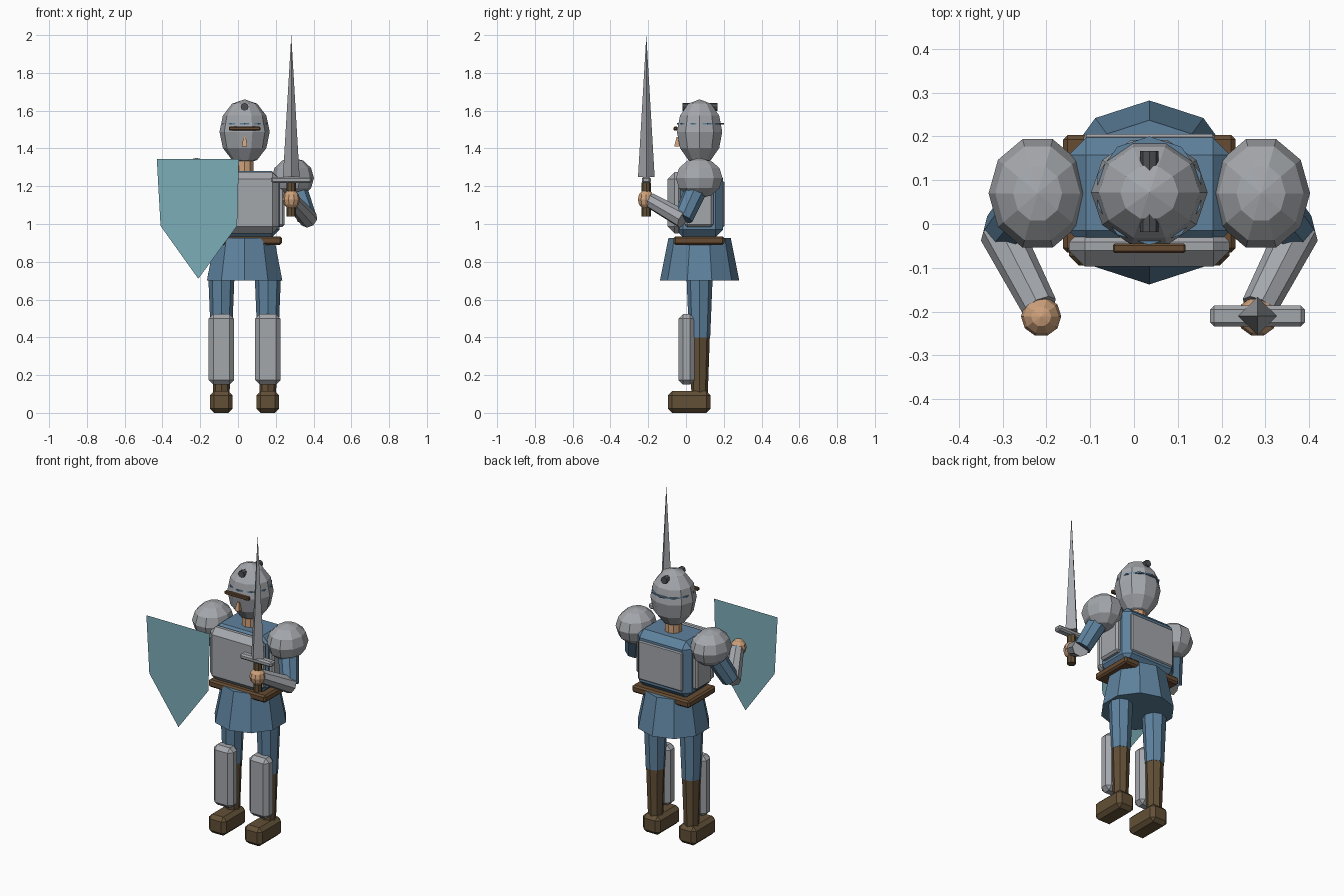
import bpy, bmesh, math
from mathutils import Vector, Matrix

if "Cube" in bpy.data.objects:
    bpy.data.objects.remove(bpy.data.objects["Cube"])

CX, CY = 0.035, 0.072   # body axis


def material(name, rgb):
    m = bpy.data.materials.new(name)
    m.diffuse_color = (*rgb, 1)
    m.use_nodes = True
    m.node_tree.nodes["Principled BSDF"].inputs["Base Color"].default_value = m.diffuse_color
    return m


STEEL = material("steel", (0.37, 0.385, 0.41))
DARK = material("dark steel", (0.075, 0.08, 0.09))
BLUE = material("blue cloth", (0.113, 0.225, 0.345))
SKIN = material("skin", (0.62, 0.36, 0.20))
BOOT = material("boot leather", (0.122, 0.080, 0.038))
BELT = material("belt leather", (0.135, 0.072, 0.032))
TEAL = material("teal", (0.20, 0.42, 0.48))


def finish(name, bm, mat):
    bmesh.ops.recalc_face_normals(bm, faces=bm.faces)
    me = bpy.data.meshes.new(name)
    bm.to_mesh(me)
    bm.free()
    me.materials.append(mat)
    ob = bpy.data.objects.new(name, me)
    bpy.context.collection.objects.link(ob)
    return ob


def box(name, lo, hi, mat, bevel=0.0):
    """Chamfered box between two corners."""
    lo, hi = Vector(lo), Vector(hi)
    bm = bmesh.new()
    bmesh.ops.create_cube(bm, size=1)
    for v in bm.verts:
        v.co = (lo + hi) / 2 + v.co * (hi - lo)
    if bevel:
        bmesh.ops.bevel(bm, geom=bm.edges[:], offset=bevel, segments=1,
                        affect='EDGES', profile=0.5)
    return finish(name, bm, mat)


def ball(name, centre, radii, mat, seg=10, rings=6):
    """Faceted ellipsoid with a vertex column facing front."""
    bm = bmesh.new()
    bmesh.ops.create_uvsphere(bm, u_segments=seg, v_segments=rings, radius=1)
    turn = Matrix.Rotation(math.pi / 2, 3, 'Z')
    for v in bm.verts:
        p = turn @ v.co
        v.co = Vector(centre) + Vector([p[i] * radii[i] for i in range(3)])
    return finish(name, bm, mat)


def limb(name, a, b, r1, r2, mat, seg=8):
    """Tapered prism from point a to point b."""
    a, b = Vector(a), Vector(b)
    bm = bmesh.new()
    bmesh.ops.create_cone(bm, cap_ends=True, segments=seg, radius1=r1,
                          radius2=r2, depth=(b - a).length)
    rot = (b - a).to_track_quat('Z', 'Y').to_matrix().to_4x4()
    bm.transform(Matrix.Translation((a + b) / 2) @ rot)
    return finish(name, bm, mat)


# Torso and armour plates
box("torso", (CX - 0.185, -0.055, 0.93), (CX + 0.185, 0.197, 1.28), BLUE, 0.04)
box("chest_plate", (CX - 0.183, -0.097, 0.95), (CX + 0.183, -0.005, 1.275), STEEL, 0.036)
box("back_plate", (CX - 0.15, 0.15, 0.985), (CX + 0.15, 0.205, 1.225), STEEL, 0.006)
box("belt", (CX - 0.197, -0.065, 0.89), (CX + 0.197, 0.203, 0.935), BELT, 0.01)

# Skirt
limb("skirt", (CX, CY, 0.70), (CX, CY, 0.925), 0.21, 0.165, BLUE, 10)

# Head and helmet
limb("neck", (CX, CY, 1.25), (CX, CY, 1.40), 0.05, 0.05, SKIN, 10)
ball("helmet", (CX, CY, 1.488), (0.133, 0.126, 0.172), STEEL)
limb("cap_trim", (CX, CY + 0.004, 1.526), (CX, CY + 0.004, 1.534), 0.124, 0.124, BLUE, 10)
limb("crest_rod", (CX, -0.018, 1.62), (CX, 0.167, 1.62), 0.021, 0.021, DARK, 8)
box("visor_slit", (CX - 0.083, -0.066, 1.495), (CX + 0.083, -0.045, 1.515), BELT, 0.004)
nose = box("nose", (CX - 0.014, -0.062, 1.41), (CX + 0.014, -0.02, 1.46), SKIN)
for v in nose.data.vertices:        # narrow bridge
    if v.co.z > 1.44:
        v.co.x = CX + (v.co.x - CX) * 0.5
        v.co.y += 0.012

for s, side in ((-1, "left"), (1, "right")):
    def at(x, y, z):
        return (CX + s * x, y, z)

    # Side plate under each arm
    x1, x2 = sorted((CX + s * 0.15, CX + s * 0.212))
    box("side_plate_" + side, (x1, -0.005, 0.985), (x2, 0.145, 1.21), STEEL, 0.012)

    # Arms
    ball("shoulder_" + side, at(0.255, 0.07, 1.243), (0.112, 0.13, 0.107), STEEL)
    limb("upper_arm_" + side, at(0.255, 0.075, 1.23), at(0.33, -0.015, 1.03),
         0.062, 0.052, BLUE)
    limb("forearm_" + side, at(0.34, -0.015, 1.025), at(0.25, -0.19, 1.125),
         0.05, 0.041, STEEL)
    ball("hand_" + side, at(0.247, -0.211, 1.13), (0.046, 0.046, 0.052), SKIN)

    # Legs
    x = CX + s * 0.123
    limb("thigh_" + side, (x, CY, 0.40), (x, CY, 0.74), 0.056, 0.07, BLUE)
    limb("boot_shaft_" + side, (x, CY, 0.09), (x, CY, 0.40), 0.043, 0.054, BOOT)
    box("greave_" + side, (x - 0.067, -0.04, 0.15), (x + 0.067, 0.045, 0.523), STEEL, 0.024)
    box("foot_" + side, (x - 0.06, -0.095, 0.0), (x + 0.06, 0.13, 0.115), BOOT, 0.022)

# Sword
SX, SY = 0.282, -0.21
limb("sword_grip", (SX, SY, 1.04), (SX, SY, 1.22), 0.025, 0.025, BOOT)
box("sword_guard", (SX - 0.108, SY - 0.024, 1.217), (SX + 0.108, SY + 0.024, 1.25), STEEL, 0.009)
limb("sword_blade", (SX, SY, 1.25), (SX, SY, 2.0), 0.044, 0.0, STEEL, 4)

# Shield: a single flat panel
bm = bmesh.new()
outline = [(-0.43, 1.345), (-0.41, 0.99), (-0.21, 0.71), (-0.005, 0.99), (0.005, 1.345)]
bm.faces.new([bm.verts.new((x, -0.283, z)) for x, z in outline])
finish("shield", bm, TEAL)
